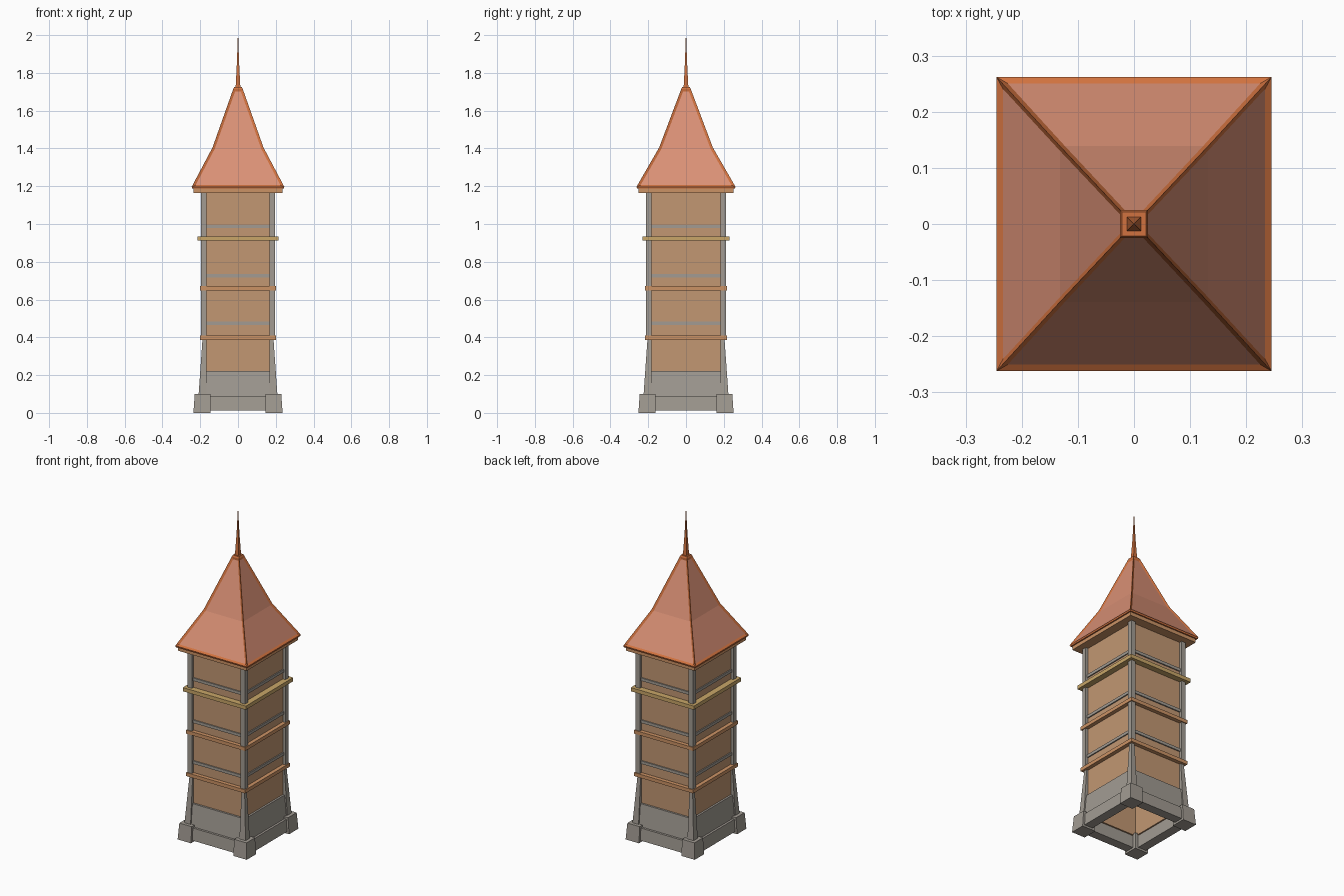
import bpy, bmesh

if "Cube" in bpy.data.objects:
    bpy.data.objects.remove(bpy.data.objects["Cube"], do_unlink=True)

DEEP = 0.016   # the tower is slightly deeper than wide, per side


def material(name, r, g, b):
    m = bpy.data.materials.new(name)
    m.use_nodes = True
    m.diffuse_color = (r, g, b, 1)
    m.node_tree.nodes["Principled BSDF"].inputs["Base Color"].default_value = (r, g, b, 1)
    return m


stone = material("grey stone", 0.36, 0.33, 0.29)
plaster = material("tan plaster", 0.54, 0.31, 0.17)
timber = material("orange timber", 0.60, 0.29, 0.13)
gold = material("pale gold", 0.58, 0.38, 0.14)
tile = material("salmon tile", 0.70, 0.28, 0.18)
trim = material("burnt orange trim", 0.64, 0.17, 0.05)


def finish(name, bm, *mats):
    bmesh.ops.recalc_face_normals(bm, faces=bm.faces)
    mesh = bpy.data.meshes.new(name)
    bm.to_mesh(mesh)
    bm.free()
    for m in mats:
        mesh.materials.append(m)
    ob = bpy.data.objects.new(name, mesh)
    bpy.context.collection.objects.link(ob)
    return ob


def square_loops(bm, profile):
    """Rectangular vertex loops from (half x, half y, z)."""
    return [[bm.verts.new((sx * hx, sy * hy, z))
             for sx, sy in ((-1, -1), (1, -1), (1, 1), (-1, 1))]
            for hx, hy, z in profile]


def bridge(bm, a, b):
    return [bm.faces.new((a[i], a[(i + 1) % 4], b[(i + 1) % 4], b[i])) for i in range(4)]


def tube(name, z0, z1, outer, inner, mat, outer_top=None):
    """Hollow square ring, optionally tapering outside."""
    top = outer_top or outer
    bm = bmesh.new()
    loops = square_loops(bm, [(h, h + DEEP, z) for h, z in
                              ((outer, z0), (top, z1), (inner, z1), (inner, z0))])
    for a, b in zip(loops, loops[1:] + loops[:1]):
        bridge(bm, a, b)
    return finish(name, bm, mat)


def post(name, z0, z1, inner, outer, outer_top, mat):
    """Tapered corner posts, mirrored to all four corners."""
    for sx, xn in ((-1, "right"), (1, "left")):
        for sy, yn in ((-1, "front"), (1, "back")):
            bm = bmesh.new()
            rows = [[bm.verts.new((sx * x, sy * (y + DEEP), z))
                     for x, y in ((inner, inner), (o, inner), (o, o), (inner, o))]
                    for o, z in ((outer, z0), (outer_top, z1))]
            bridge(bm, *rows)
            bm.faces.new(rows[0])
            bm.faces.new(rows[1])
            finish(f"{name}_{yn}_{xn}", bm, mat)


# Base: corner feet, plinth and battered lower wall
post("foot", 0, 0.10, 0.145, 0.236, 0.229, stone)
tube("plinth", 0.012, 0.087, 0.222, 0.165, stone, 0.217)
tube("lower_wall", 0.08, 0.222, 0.204, 0.172, stone, 0.190)
post("lower_post", 0.09, 0.39, 0.167, 0.209, 0.188, stone)

# Shaft: plaster walls, upright posts and thin stone rails
tube("plaster_walls", 0.09, 1.175, 0.178, 0.160, plaster)
post("upper_post", 0.39, 1.175, 0.167, 0.196, 0.196, stone)
for i, z in enumerate((0.475, 0.727, 0.987)):
    tube(f"stone_rail_{i + 1}", z - 0.009, z + 0.009, 0.185, 0.170, stone)

# Projecting bands
for i, z in enumerate((0.398, 0.66)):
    tube(f"timber_band_{i + 1}", z - 0.011, z + 0.011, 0.202, 0.170, timber)
tube("gold_band", 0.912, 0.935, 0.215, 0.170, gold)

# Eaves beam, closed across the top of the shaft
bm = bmesh.new()
low, high = square_loops(bm, [(0.235, 0.251, 1.165), (0.235, 0.251, 1.19)])
bridge(bm, low, high)
bm.faces.new(low)
bm.faces.new(high)
finish("eaves_beam", bm, timber)

# Roof: two-pitch spire roof with recessed tile panels between trim ribs
bm = bmesh.new()
loops = square_loops(bm, [(0.243, 0.259, 1.187), (0.245, 0.262, 1.197),
                          (0.135, 0.142, 1.405), (0.025, 0.025, 1.715), (0.021, 0.021, 1.725)])
bands = [bridge(bm, a, b) for a, b in zip(loops, loops[1:])]
bm.faces.new(loops[0])
bm.faces.new(loops[-1])
bmesh.ops.recalc_face_normals(bm, faces=bm.faces)
for side in zip(bands[1], bands[2]):
    bmesh.ops.inset_region(bm, faces=list(side), thickness=0.013, depth=-0.006,
                           use_even_offset=True, use_boundary=True)
    for f in side:
        f.material_index = 1
finish("roof", bm, trim, tile)

# Finial needle
bm = bmesh.new()
loops = square_loops(bm, [(0.013, 0.013, 1.715), (0.006, 0.006, 1.85), (0.0008, 0.0008, 2.0)])
for a, b in zip(loops, loops[1:]):
    bridge(bm, a, b)
bm.faces.new(loops[0])
bm.faces.new(loops[-1])
finish("finial", bm, trim)
